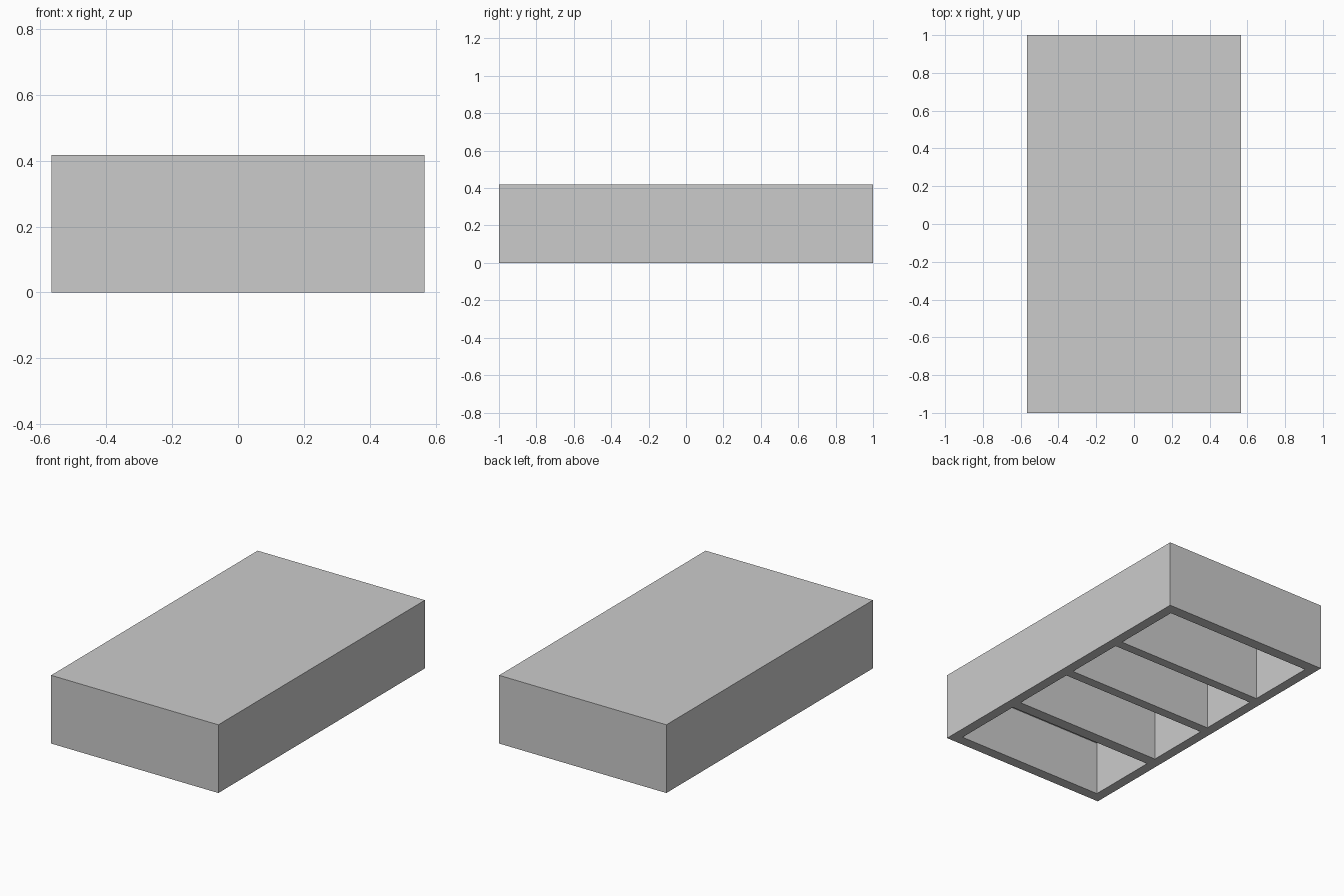
import bpy

if "Cube" in bpy.data.objects:
    bpy.data.objects.remove(bpy.data.objects["Cube"])

W, L, H = 0.567, 1.0, 0.418      # half width, half length, height
INNER = 0.505                    # half width of the compartments
CEILING = 0.335                  # underside of the top slab


def box(name, x0, x1, y0, y1, z0, z1):
    bpy.ops.mesh.primitive_cube_add(
        size=1, location=((x0 + x1) / 2, (y0 + y1) / 2, (z0 + z1) / 2))
    ob = bpy.context.object
    ob.name = name
    ob.scale = (x1 - x0, y1 - y0, z1 - z0)
    bpy.ops.object.transform_apply(location=True, rotation=False, scale=True)
    return ob


# Solid outer block
body = box("box_body", -W, W, -L, L, 0, H)

# Four open compartments cut into the underside, separated by crossbars
for i, (y0, y1) in enumerate([(-0.935, -0.485), (-0.415, -0.005),
                              (0.055, 0.437), (0.495, 0.932)]):
    cutter = box(f"compartment_cutter_{i + 1}", -INNER, INNER, y0, y1, -0.1, CEILING)
    cutter.hide_render = True
    mod = body.modifiers.new(f"compartment_{i + 1}", 'BOOLEAN')
    mod.operation = 'DIFFERENCE'
    mod.solver = 'EXACT'
    mod.object = cutter
    bpy.context.view_layer.objects.active = body
    bpy.ops.object.modifier_apply(modifier=mod.name)
    bpy.data.objects.remove(cutter, do_unlink=True)
